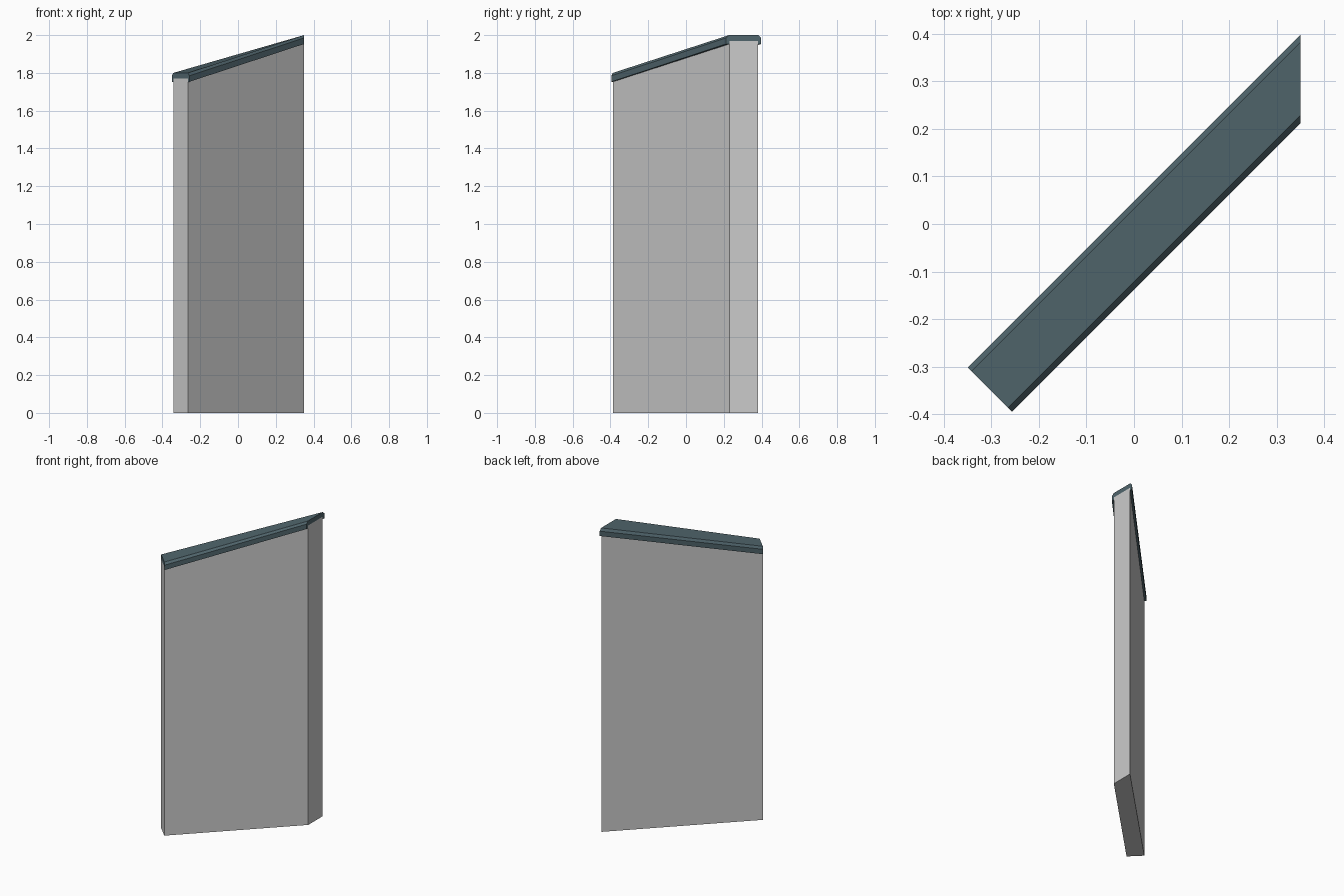
import bpy

if "Cube" in bpy.data.objects:
    bpy.data.objects.remove(bpy.data.objects["Cube"])

LOW, HIGH = 1.80, 2.00      # ridge height at the two ends
X_END, SUM_END = 0.35, -0.652  # end planes: x = 0.35 and x + y = -0.652


def end_points(profile, end):
    """Place (offset, drop) points on an end plane; drop None means the floor."""
    pts = []
    for d, drop in profile:
        x = X_END if end else (SUM_END - d) / 2
        top = HIGH if end else LOW
        pts.append((x, x + d, 0.0 if drop is None else top - drop))
    return pts


def sweep(name, profile, end_faces, color=None):
    """Join the profile between the diagonal end and the straight end."""
    n = len(profile)
    verts = end_points(profile, 0) + end_points(profile, 1)
    faces = [(i, i + n, (i + 1) % n + n, (i + 1) % n) for i in range(n)]
    for f in end_faces:
        faces.append(tuple(f))
        faces.append(tuple(i + n for i in reversed(f)))
    mesh = bpy.data.meshes.new(name)
    mesh.from_pydata(verts, [], faces)
    obj = bpy.data.objects.new(name, mesh)
    bpy.context.collection.objects.link(obj)
    if color:
        mat = bpy.data.materials.new(name + "_paint")
        mat.diffuse_color = color
        mat.use_nodes = True
        mat.node_tree.nodes["Principled BSDF"].inputs["Base Color"].default_value = mat.diffuse_color
        mesh.materials.append(mat)
    return obj


# Diagonal wall panel
sweep("wall_panel",
      [(-0.12, None), (-0.12, 0.03), (0.03, 0.03), (0.03, None)],
      [(0, 1, 2, 3)])

# Sloping coping with chamfered edges and lips over both wall faces
sweep("coping",
      [(-0.138, 0.047), (-0.138, 0.015), (-0.122, 0.0), (0.032, 0.0),
       (0.048, 0.015), (0.048, 0.047), (0.03, 0.047), (0.03, 0.03),
       (-0.12, 0.03), (-0.12, 0.047)],
      [(0, 1, 8, 9), (1, 2, 3, 4, 7, 8), (4, 5, 6, 7)],
      (0.08, 0.13, 0.15, 1))
